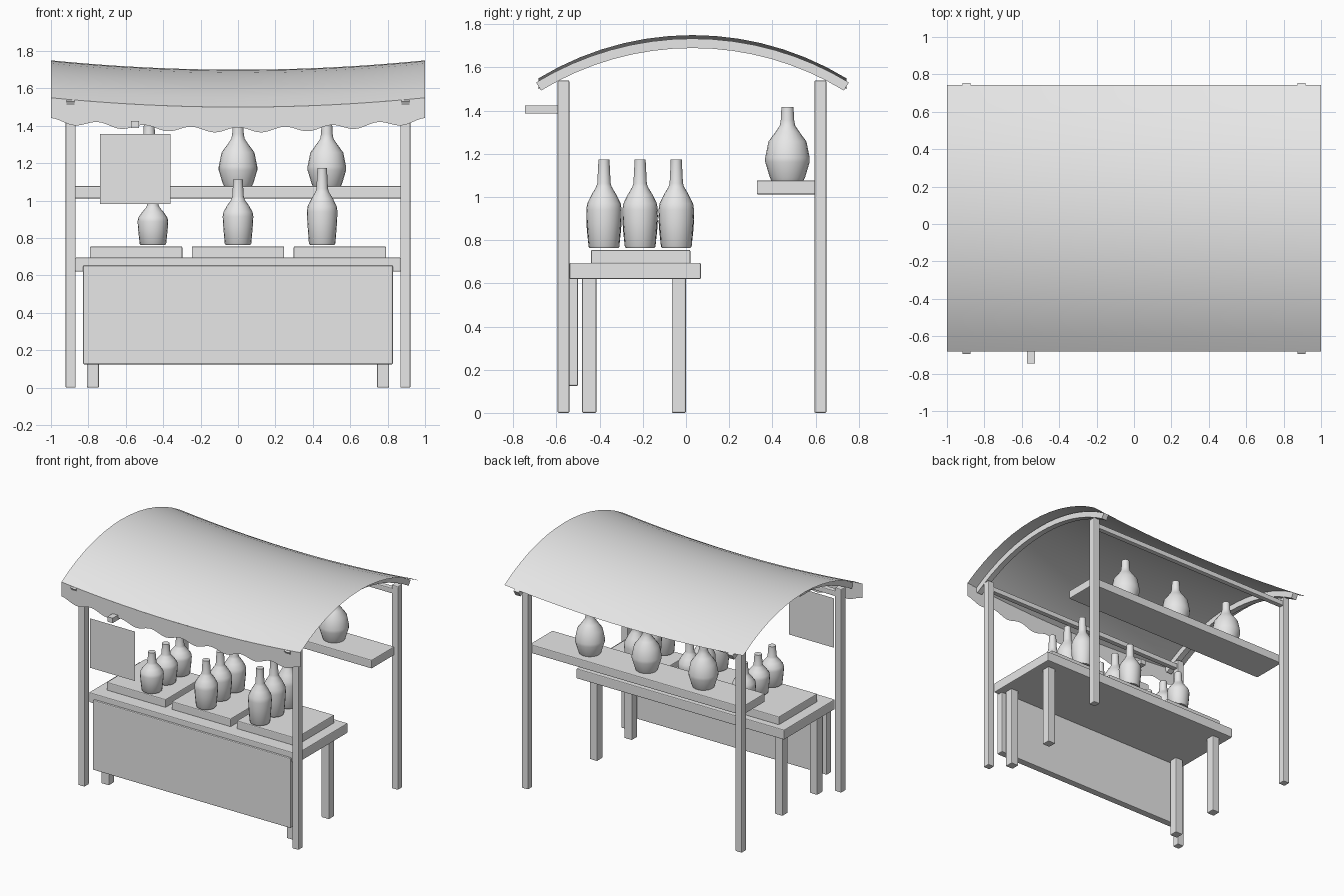
import bpy, bmesh, math
from mathutils import Vector

cube = bpy.data.objects.get("Cube")
if cube:
    bpy.data.objects.remove(cube, do_unlink=True)

GREY = (0.8, 0.8, 0.8, 1)
mat = bpy.data.materials.new("plain_grey")
mat.use_nodes = True
mat.diffuse_color = GREY
mat.node_tree.nodes["Principled BSDF"].inputs["Base Color"].default_value = GREY


def finish(name, bm, smooth=None, bevel=0):
    bmesh.ops.recalc_face_normals(bm, faces=bm.faces)
    me = bpy.data.meshes.new(name)
    bm.to_mesh(me)
    bm.free()
    me.materials.append(mat)
    ob = bpy.data.objects.new(name, me)
    bpy.context.collection.objects.link(ob)
    if bevel:
        mod = ob.modifiers.new("soft_edges", 'BEVEL')
        mod.width = bevel
        mod.segments = 2
    if smooth:
        bpy.ops.object.select_all(action='DESELECT')
        ob.select_set(True)
        bpy.context.view_layer.objects.active = ob
        bpy.ops.object.shade_smooth_by_angle(angle=math.radians(smooth))
    return ob


def box(name, x, y, z, bevel=0.006):
    """Box from (low, high) ranges on each axis."""
    bm = bmesh.new()
    bmesh.ops.create_cube(bm, size=1)
    for v in bm.verts:
        v.co = Vector([(a + b) / 2 + c * (b - a) for (a, b), c in zip((x, y, z), v.co)])
    return finish(name, bm, bevel=bevel)


def lathe(name, profile, loc, width=1, height=1, sides=20):
    """Closed round vessel from (radius, height) pairs."""
    bm = bmesh.new()
    rings = []
    for r, h in profile:
        rings.append([bm.verts.new((loc[0] + r * width * math.cos(math.tau * i / sides),
                                    loc[1] + r * width * math.sin(math.tau * i / sides),
                                    loc[2] + h * height)) for i in range(sides)])
    for a, b in zip(rings, rings[1:]):
        for i in range(sides):
            j = (i + 1) % sides
            bm.faces.new((a[i], a[j], b[j], b[i]))
    bm.faces.new(rings[0])
    bm.faces.new(rings[-1])
    return finish(name, bm, smooth=40)


def sheet(name, nu, nv, point):
    """Single-layer grid surface; point takes u and v from 0 to 1."""
    bm = bmesh.new()
    g = [[bm.verts.new(point(i / nu, j / nv)) for j in range(nv + 1)] for i in range(nu + 1)]
    for i in range(nu):
        for j in range(nv):
            bm.faces.new((g[i][j], g[i + 1][j], g[i + 1][j + 1], g[i][j + 1]))
    return finish(name, bm, smooth=60)


# Roof shape: a circular arch that sags towards the middle of its length
MID, HALF, RISE = 0.03, 0.713, 0.2
RADIUS = (HALF ** 2 + RISE ** 2) / (2 * RISE)
SWEEP = math.asin(HALF / RADIUS)


def arch(t, r):
    a = SWEEP * (2 * t - 1)
    return MID + r * math.sin(a), r * math.cos(a) - RADIUS


def sag(x):
    return -0.05 * (1 - x * x)


def canopy_point(u, v):
    x = 2 * u - 1
    y, z = arch(v, RADIUS)
    return x, y, 1.75 + z + sag(x)


def valance_point(u, v):
    x = 2 * u - 1
    drop = 0.122 - 0.014 * math.cos(math.tau * x * 4)
    return x, MID - HALF, 1.75 - RISE + sag(x) - v * drop


sheet("canopy", 24, 14, canopy_point)
sheet("valance", 96, 1, valance_point)

# Frame: posts, arched rafters and top rails
for sx, side in ((-1, "right"), (1, "left")):
    px = 0.895 * sx
    for y, end in ((-0.5675, "front"), (0.6225, "back")):
        box(f"{end}_{side}_post", (px - 0.027, px + 0.027), (y - 0.0275, y + 0.0275), (0, 1.54))
    bm = bmesh.new()
    loops = []
    for i in range(17):
        ring = []
        for dx, dr in ((-1, -1), (1, -1), (1, 1), (-1, 1)):
            y, z = arch(i / 16, RADIUS + 0.022 * dr)
            ring.append(bm.verts.new((px + 0.022 * dx, y, 1.712 + z)))
        loops.append(ring)
    for a, b in zip(loops, loops[1:]):
        for k in range(4):
            bm.faces.new((a[k], a[(k + 1) % 4], b[(k + 1) % 4], b[k]))
    bm.faces.new(loops[0])
    bm.faces.new(loops[-1])
    finish(f"{side}_rafter", bm, smooth=30)
for y, end in ((-0.5675, "front"), (0.6225, "back")):
    box(f"{end}_top_rail", (-0.88, 0.88), (y - 0.02, y + 0.02), (1.47, 1.51))

# Table with legs and front panel
box("table_top", (-0.87, 0.87), (-0.54, 0.069), (0.62, 0.695))
for sx, side in ((-1, "right"), (1, "left")):
    for y, end in ((-0.448, "front"), (-0.033, "back")):
        cx = 0.776 * sx
        box(f"table_{end}_{side}_leg", (cx - 0.032, cx + 0.032), (y - 0.033, y + 0.033), (0, 0.63))
box("front_panel", (-0.828, 0.828), (-0.555, -0.5), (0.125, 0.653))

# Trays, each holding a row of three bottles
BOTTLE = [(0.066, 0), (0.071, 0.02), (0.079, 0.28), (0.082, 0.43), (0.078, 0.5), (0.058, 0.6),
          (0.036, 0.69), (0.031, 0.73), (0.026, 0.97), (0.026, 1)]
for cx, bx, tall, label in ((-0.545, -0.455, 0.29, "right"), (0, 0, 0.35, "middle"),
                            (0.545, 0.45, 0.41, "left")):
    box(f"{label}_tray", (cx - 0.247, cx + 0.247), (-0.44, 0.02), (0.69, 0.755))
    for n in range(3):
        lathe(f"{label}_bottle_{n + 1}", BOTTLE, (bx, -0.38 + 0.1675 * n, 0.764), height=tall)

# Back shelf with round jars
box("back_shelf", (-0.89, 0.89), (0.328, 0.6), (1.012, 1.077))
JAR = [(0.075, 0), (0.082, 0.015), (0.103, 0.085), (0.103, 0.105), (0.088, 0.18),
       (0.055, 0.225), (0.035, 0.255), (0.031, 0.28), (0.028, 0.34)]
for cx, label in ((-0.475, "right"), (0, "middle"), (0.475, "left")):
    lathe(f"{label}_jar", JAR, (cx, 0.47, 1.077))

# Hanging sign and its arm
box("sign_arm", (-0.572, -0.528), (-0.745, -0.55), (1.388, 1.425), bevel=0)
sheet("sign_board", 1, 1, lambda u, v: (-0.738 + 0.378 * u, -0.715, 0.983 + 0.374 * v))
